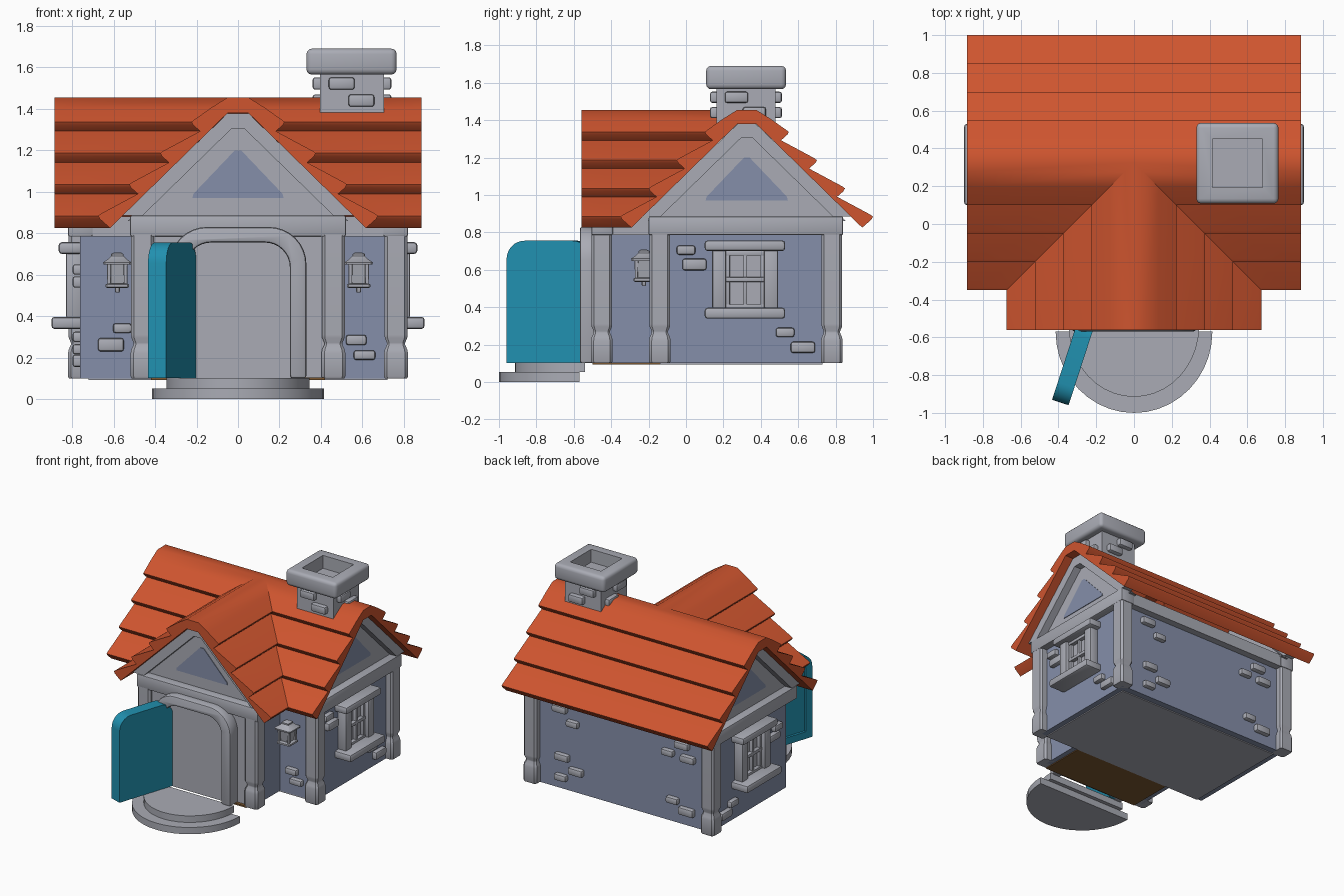
import bpy, bmesh, math

if "Cube" in bpy.data.objects:
    bpy.data.objects.remove(bpy.data.objects["Cube"])

def material(name, rgb):
    m = bpy.data.materials.new(name)
    m.diffuse_color = (*rgb, 1)
    m.use_nodes = True
    m.node_tree.nodes["Principled BSDF"].inputs["Base Color"].default_value = m.diffuse_color
    return m

STONE = material("pale_stone", (.40, .41, .46))
WALL = material("blue_plaster", (.235, .275, .40))
ROOF = material("orange_tiles", (.62, .09, .028))
TEAL = material("teal_paint", (.015, .28, .43))
WOOD = material("brown_wood", (.20, .095, .03))

def finish(name, bm, mat, bevel=0, segs=2):
    bmesh.ops.recalc_face_normals(bm, faces=bm.faces)
    if bevel:
        edges = [e for e in bm.edges if len(e.link_faces) == 2 and e.calc_face_angle() > .6]
        bmesh.ops.bevel(bm, geom=edges, offset=bevel, segments=segs, profile=.5,
                        affect='EDGES', clamp_overlap=True)
    me = bpy.data.meshes.new(name)
    bm.to_mesh(me)
    bm.free()
    me.materials.append(mat)
    ob = bpy.data.objects.new(name, me)
    bpy.context.collection.objects.link(ob)
    return ob

def prism(name, pts, d0, d1, mat, place, bevel=0):
    """Extrude a 2D outline (u, v) from depth d0 to d1, placed by a mapping."""
    bm = bmesh.new()
    a = [bm.verts.new(place(u, d0, v)) for u, v in pts]
    b = [bm.verts.new(place(u, d1, v)) for u, v in pts]
    bm.faces.new(a)
    bm.faces.new(b[::-1])
    n = len(pts)
    for i in range(n):
        j = (i + 1) % n
        bm.faces.new((a[i], a[j], b[j], b[i]))
    return finish(name, bm, mat, bevel)

def box(name, x0, x1, y0, y1, z0, z1, mat=STONE, bevel=0):
    return prism(name, [(x0, y0), (x1, y0), (x1, y1), (x0, y1)], z0, z1, mat,
                 lambda u, d, v: (u, v, d), bevel)

def rings(name, x, y, prof, chamfer, mat=STONE):
    """Stack of chamfered squares: prof is (z, half width)."""
    bm = bmesh.new()
    rows = []
    for z, h in prof:
        c = h * (1 - chamfer)
        sq = [(h, -c), (h, c), (c, h), (-c, h), (-h, c), (-h, -c), (-c, -h), (c, -h)]
        rows.append([bm.verts.new((x + p, y + q, z)) for p, q in sq])
    for r, s in zip(rows, rows[1:]):
        for i in range(8):
            bm.faces.new((r[i], r[(i + 1) % 8], s[(i + 1) % 8], s[i]))
    bm.faces.new(rows[0][::-1])
    bm.faces.new(rows[-1])
    return finish(name, bm, mat)

def arch(hw, z0, top, r, n=8):
    """Door outline from bottom right over the rounded top to bottom left."""
    right = [(hw - r + r * math.cos(t), top - r + r * math.sin(t))
             for t in (math.pi / 2 * i / n for i in range(n + 1))]
    pts = [(hw, z0)] + right
    return pts + [(-u, v) for u, v in reversed(pts)]

# Facing frames: u along the wall, d outward from the house
RIDGE = .325
front = lambda u, d, v: (u, -d, v)
right = lambda u, d, v: (d, u + RIDGE, v)
left = lambda u, d, v: (-d, u + RIDGE, v)

# Walls and floors
box("main_walls", -.763, .763, -.14, .78, .1, .88, WALL)
box("porch_walls", -.46, .46, -.45, -.1, .1, .86, WALL)
box("porch_front_wall", -.45, .45, -.475, -.44, .1, .86)
box("main_floor", -.72, .72, -.14, .73, .092, .104)
box("porch_floor", -.42, .42, -.5, -.14, .092, .104, WOOD)

# Roof: stepped half profile swept round the T shape with mitred valleys
half = [(0, 1.455), (.05, 1.455), (.13, 1.405)]
for k in range(4):
    u, z = .225 + .15 * k, 1.337 - .151 * k
    half += [(u - .015, z + .011), (u, z), (u - .008, z - .015)]
    half.append((u - .042, z - .045) if k < 3 else (u - .058, z - .059))
half += [(.05, 1.38), (0, 1.38)]
bm = bmesh.new()

def sweep(path):
    cols = [[bm.verts.new((*p, z)) for p in path(u)] for u, z in half]
    for a, b in zip(cols, cols[1:]):
        for i in range(len(a) - 1):
            bm.faces.new((a[i], a[i + 1], b[i + 1], b[i]))
    for i in (0, -1):
        bm.faces.new([c[i] for c in cols])

for s in (1, -1):
    sweep(lambda u: [(s * u, -.56), (s * u, RIDGE - u), (s * .885, RIDGE - u)])
sweep(lambda u: [(-.885, RIDGE + u), (0, RIDGE + u), (.885, RIDGE + u)])
bmesh.ops.remove_doubles(bm, verts=bm.verts, dist=.0005)
finish("tiled_roof", bm, ROOF)

# Gables: panel, rafters, blue triangle
panel = [(.53, .86), (.04, 1.37), (-.04, 1.37), (-.53, .86)]
rafters = [(.56, .885), (.05, 1.378), (-.05, 1.378), (-.56, .885),
           (-.46, .885), (-.03, 1.305), (.03, 1.305), (.46, .885)]
tri = [(.22, .97), (.215, .99), (.015, 1.2), (-.015, 1.2), (-.215, .99), (-.22, .97)]
for name, place, d in (("porch", front, .50), ("right", right, .815), ("left", left, .815)):
    prism(name + "_gable_panel", panel, d - .12, d - .06, STONE, place)
    prism(name + "_gable_rafters", rafters, d - .08, d, STONE, place)
    prism(name + "_gable_triangle", tri, d - .062, d - .055, WALL, place)

# Top beams
box("porch_front_beam", -.52, .52, -.505, -.39, .785, .885, bevel=.008)
for s in (1, -1):
    box("side_beam", s * .70, s * .82, -.2, .84, .785, .885, bevel=.008)
    box("porch_side_beam", s * .40, s * .515, -.5, -.14, .785, .88)
    box("front_eave_beam", s * .40, s * .81, -.195, -.1, .785, .88)
box("back_eave_beam", -.81, .81, .74, .835, .785, .88)

# Posts with turned feet (front left corner has none)
post = [(.1, .053), (.11, .058), (.22, .058), (.24, .054), (.262, .044),
        (.272, .044), (.295, .054), (.31, .055), (.8, .055)]
for x, y in ((.46, -.45), (-.46, -.45), (.762, -.14), (.762, .78), (-.762, .78)):
    rings("post", x, y, post, .25)

# Side windows
for s in (1, -1):
    def wbox(name, d, y0, y1, z0, z1, bevel):
        box(name, s * .75, s * d, y0, y1, z0, z1, bevel=bevel)
    wbox("window_sill", .9, .1, .53, .338, .397, .016)
    wbox("window_lintel", .865, .1, .53, .70, .757, .016)
    wbox("window_pane", .775, .2, .43, .39, .71, 0)
    for y0, y1 in ((.14, .215), (.417, .492)):
        wbox("window_jamb", .83, y0, y1, .39, .71, .012)
    for y0, y1 in ((.21, .235), (.307, .327), (.397, .422)):
        wbox("window_bar", .80, y0, y1, .39, .71, .004)
    for z0, z1 in ((.39, .415), (.535, .56), (.675, .70)):
        wbox("window_rail", .805, .21, .422, z0, z1, .004)

# Wall stones: (centre along wall, centre z, width, height)
def stones(rows, place, d):
    for c, z, w, h in rows:
        o = [(c - w / 2, z - h / 2), (c + w / 2, z - h / 2),
             (c + w / 2, z + h / 2), (c - w / 2, z + h / 2)]
        prism("wall_stone", o, d - .03, d + .035, STONE, place, .013)

stones([(.57, .285, .10, .05), (.61, .212, .105, .047),
        (-.558, .342, .09, .047), (-.613, .262, .125, .065)], front, .14)
stones([(-.325, .705, .10, .05), (-.28, .628, .13, .062),
        (.205, .265, .10, .05), (.30, .185, .13, .06)], right, .763)
stones([(-.335, .625, .10, .05), (-.29, .565, .13, .055), (-.3, .30, .10, .05),
        (.205, .24, .10, .05), (.30, .185, .13, .06)], left, .763)
stones([(.53, .72, .12, .055), (.42, .63, .10, .05), (.51, .35, .12, .055),
        (.39, .265, .12, .055), (.52, .19, .10, .05), (-.52, .715, .12, .055),
        (-.40, .63, .10, .05), (-.57, .62, .12, .055), (-.44, .27, .10, .05),
        (-.56, .21, .13, .06)], lambda u, d, v: (u, d, v), .78)

# Chimney
box("chimney_body", .395, .705, .163, .478, 1.3, 1.58)
cap = [(.33, .108), (.765, .108), (.765, .535), (.33, .535)]
bm = bmesh.new()
lo, hi = ([bm.verts.new((x, y, z)) for x, y in cap] for z in (1.565, 1.69))
bm.faces.new(lo[::-1])
top = bm.faces.new(hi)
for i in range(4):
    j = (i + 1) % 4
    bm.faces.new((lo[i], lo[j], hi[j], hi[i]))
bmesh.ops.recalc_face_normals(bm, faces=bm.faces)
bmesh.ops.bevel(bm, geom=list(bm.edges), offset=.026, segments=3, profile=.5, affect='EDGES')
top = max(bm.faces, key=lambda f: f.calc_center_median().z + f.calc_area())
bmesh.ops.inset_region(bm, faces=[top], thickness=.083, depth=0)
bmesh.ops.inset_region(bm, faces=[top], thickness=.001, depth=-.1)
finish("chimney_cap", bm, STONE)
for place, d, c in ((front, -.163, .55), (lambda u, d, v: (u, d, v), .478, .55),
                    (lambda u, d, v: (d, u, v), .705, .32),
                    (lambda u, d, v: (-d, u, v), -.395, .32)):
    stones([(c - .05, 1.522, .125, .06), (c + .045, 1.44, .125, .06)], place, d)

# Doorway: rounded frame and recessed infill
prism("door_frame", arch(.33, .1, .83, .18) + arch(.25, .1, .755, .12)[::-1],
      .46, .568, STONE, front, .014)
prism("doorway_infill", arch(.27, .1, .775, .13), .46, .515, STONE, front)

# Open door leaf, with a raised border on its outer side
a = math.radians(18)
e, n = (-math.sin(a), -math.cos(a)), (math.cos(a), -math.sin(a))
def leaf(u, d, v):
    u -= .235                      # outer end of the leaf sits at u = .235
    return (-.39 + e[0] * u + n[0] * d, -.945 + e[1] * u + n[1] * d, v)
prism("door_leaf", arch(.235, .102, .755, .1), -.028, .046, TEAL, leaf)
prism("door_border", arch(.235, .102, .755, .1) + arch(.18, .102, .70, .06)[::-1],
      -.046, -.028, TEAL, leaf)
prism("door_bottom_rail", [(-.2, .102), (.2, .102), (.2, .157), (-.2, .157)],
      -.046, -.028, TEAL, leaf)

# Half-round steps
for name, w, y, dep, z0, z1 in (("lower_step", .415, -.57, .43, 0, .052),
                                ("upper_step", .345, -.54, .375, .052, .103)):
    o = [(w * math.cos(t), y - dep * math.sin(t))
         for t in (math.pi * i / 20 for i in range(21))]
    prism(name, o, z0, z1, STONE, lambda u, d, v: (u, v, d))

# Wall lanterns
for s in (1, -1):
    x, y = s * .582, -.225
    rings("lantern_cap", x, y, [(.648, .066), (.66, .068), (.675, .045), (.69, .03),
                                (.70, .03), (.708, .015)], .12)
    rings("lantern_glass", x, y, [(.55, .033), (.65, .046)], .1)
    for p in (-1, 1):
        for q in (-1, 1):
            rings("lantern_bar", x + p * .04, y + q * .04, [(.55, .008), (.65, .01)], .2)
    rings("lantern_base", x, y, [(.535, .045), (.54, .056), (.553, .056), (.558, .045)], .12)
    rings("lantern_knob", x, y, [(.513, .008), (.52, .012), (.538, .012)], .3)
    box("lantern_bracket", x - .015, x + .015, -.2, -.13, .59, .63)

# Smooth shading with sharp edges kept
bpy.ops.object.select_all(action='SELECT')
bpy.context.view_layer.objects.active = bpy.data.objects["tiled_roof"]
bpy.ops.object.shade_smooth_by_angle(angle=math.radians(38))
